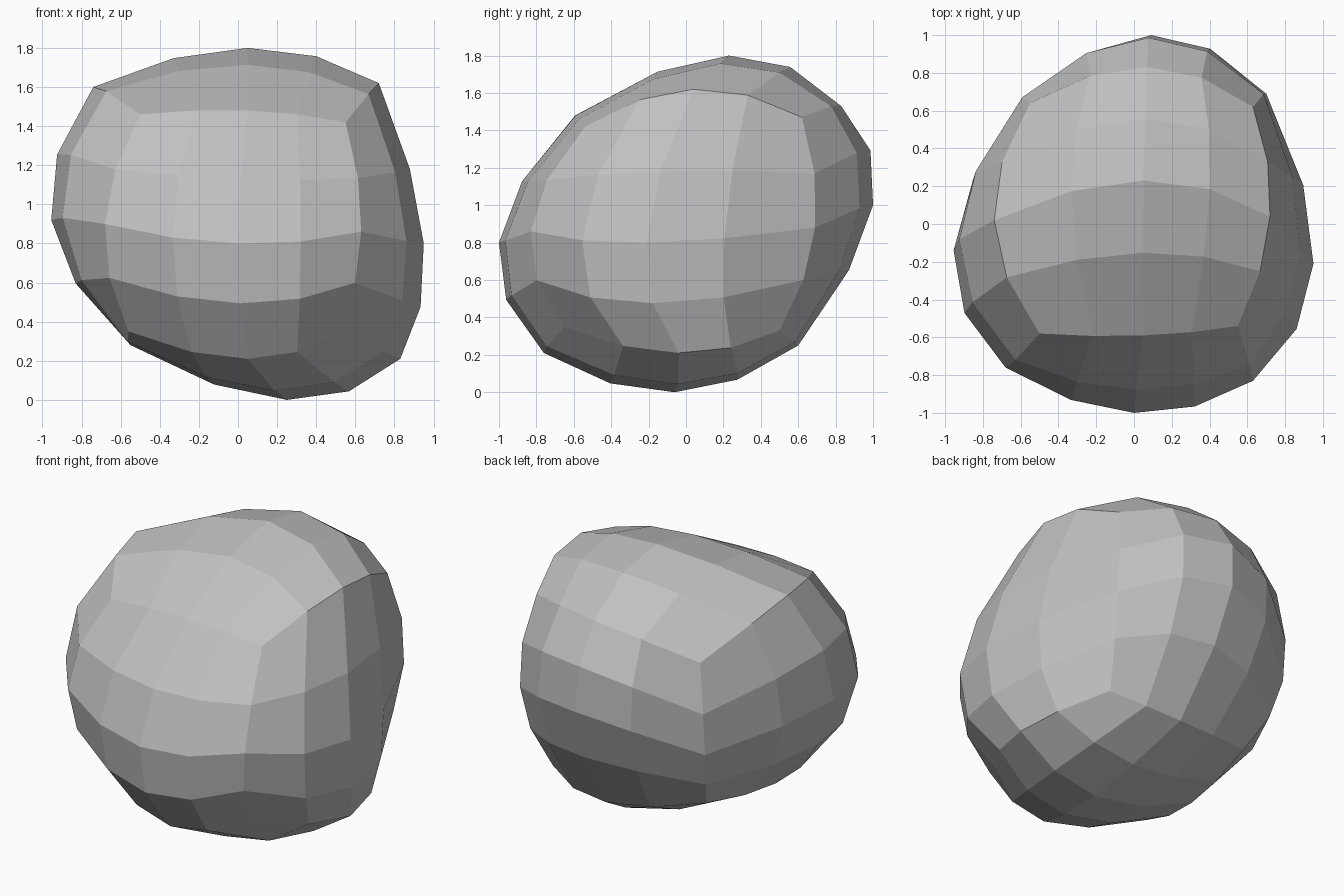
import bpy
import bmesh
from itertools import product

default_cube = bpy.data.objects.get("Cube")
if default_cube:
    bpy.data.objects.remove(default_cube, do_unlink=True)

# Guide points of the boulder: corners, edge middles and face centres
bottom = [
    (-.56, -.54, .35), (.05, -.76, .21), (.52, -.65, .35),
    (-.55, -.13, .28), (.25, -.06, 0), (.83, -.04, .21),
    (-.46, .45, .35), (.15, .6, .25), (.6, .5, .33),
]
middle = [
    (-.68, -.76, .9), (0, -1, .8), (.63, -.83, .86),
    (-.955, -.14, .92), (0, 0, .9), (.95, -.21, .8),
    (-.59, .65, .77), (.09, 1, 1), (.7, .69, .88),
]
top = [
    (-.5, -.58, 1.46), (.05, -.59, 1.48), (.55, -.54, 1.42),
    (-.74, .02, 1.6), (.05, .23, 1.8), (.72, .04, 1.62),
    (-.55, .64, 1.35), (.07, .83, 1.53), (.63, .62, 1.47),
]
guides = bottom + middle + top


def weights(t):
    """Smooth blend weights of the low, middle and high guide at t."""
    return t * (t - 1) / 2, 1 - t * t, t * (t + 1) / 2


def bend(co):
    """Carry a point of the plain block onto the boulder surface."""
    result = co * 0
    blends = product(weights(co.z), weights(co.y), weights(co.x))
    for (wz, wy, wx), guide in zip(blends, guides):
        for axis in range(len(guide)):
            result[axis] += wx * wy * wz * guide[axis]
    return result


# Plain stone colour
stone = bpy.data.materials.new("grey_stone")
stone.use_nodes = True
grey = (.53, .53, .53, 1)
stone.diffuse_color = grey
shader = next(n for n in stone.node_tree.nodes if n.type == "BSDF_PRINCIPLED")
shader.inputs["Base Color"].default_value = grey
shader.inputs["Roughness"].default_value = .9

# Boulder: a block with four faces along every side, bent to the guides
bm = bmesh.new()
bmesh.ops.create_cube(bm, size=2)
bmesh.ops.subdivide_edges(bm, edges=bm.edges[:], cuts=3, use_grid_fill=True)
for vert in bm.verts:
    vert.co = bend(vert.co.copy())
bmesh.ops.recalc_face_normals(bm, faces=bm.faces[:])
for face in bm.faces:
    face.smooth = False

mesh = bpy.data.meshes.new("boulder")
bm.to_mesh(mesh)
bm.free()
mesh.materials.append(stone)
boulder = bpy.data.objects.new("boulder", mesh)
bpy.context.collection.objects.link(boulder)
